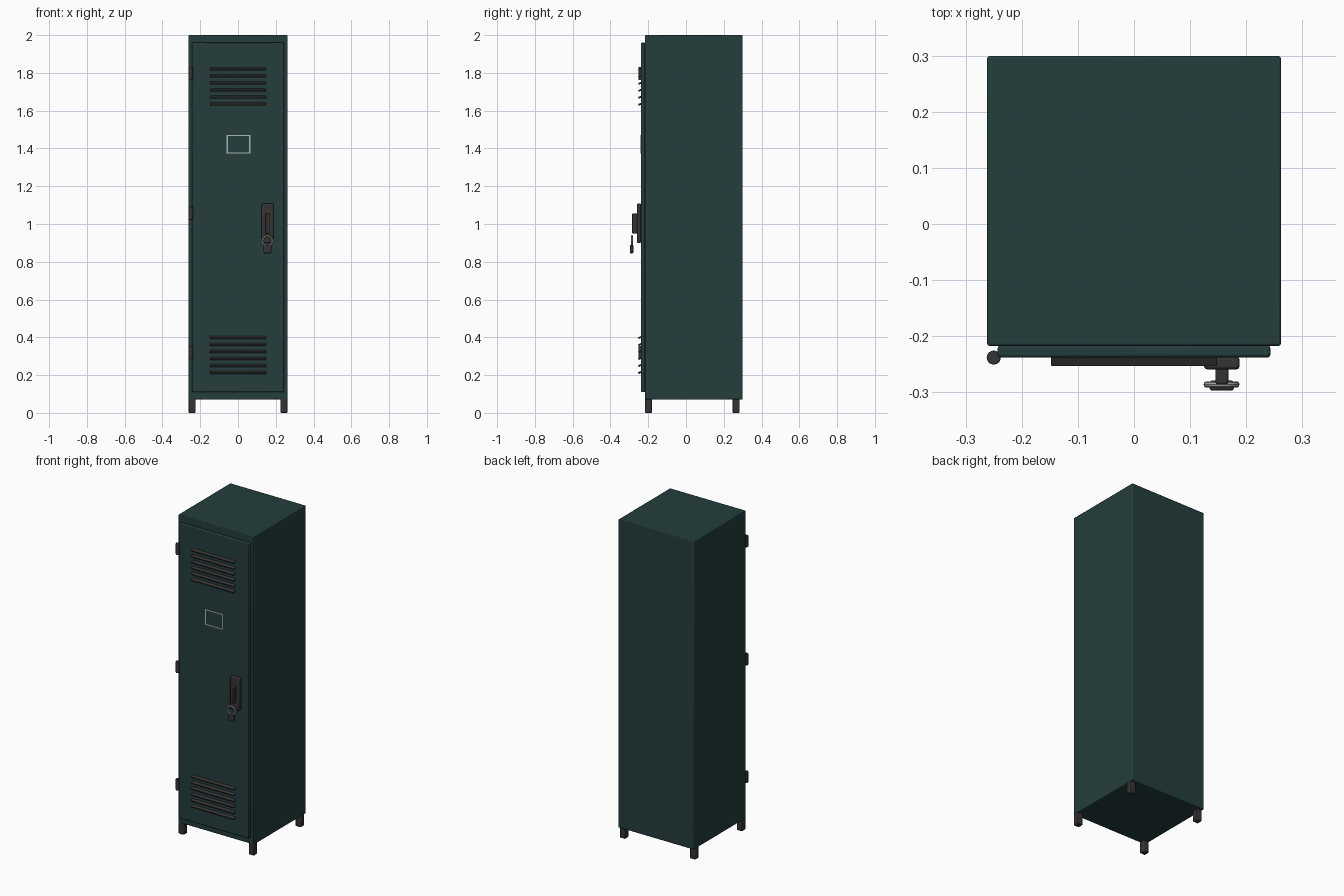
import bpy, math

if "Cube" in bpy.data.objects:
    bpy.data.objects.remove(bpy.data.objects["Cube"])


def material(name, rgb):
    m = bpy.data.materials.new(name)
    m.diffuse_color = (*rgb, 1.0)
    m.use_nodes = True
    m.node_tree.nodes["Principled BSDF"].inputs["Base Color"].default_value = m.diffuse_color
    return m


GREEN = material("dark teal paint", (0.018, 0.047, 0.047))
DARK = material("dark metal", (0.036, 0.033, 0.033))
STEEL = material("pale steel", (0.36, 0.39, 0.38))
PALE = material("pale label", (0.42, 0.50, 0.48))


def finish(ob, name, mat, bevel=0.0, segments=2):
    ob.name = name
    ob.data.materials.append(mat)
    if bevel:
        mod = ob.modifiers.new("bevel", 'BEVEL')
        mod.width = bevel
        mod.segments = segments
    bpy.ops.object.shade_smooth_by_angle(angle=math.radians(35))
    return ob


def box(name, lo, hi, mat, bevel=0.0, tilt=0.0):
    centre = [(a + b) / 2 for a, b in zip(lo, hi)]
    bpy.ops.mesh.primitive_cube_add(size=1, location=centre)
    ob = bpy.context.object
    ob.scale = [b - a for a, b in zip(lo, hi)]
    bpy.ops.object.transform_apply(location=False, rotation=False, scale=True)
    ob.rotation_euler.x = tilt
    return finish(ob, name, mat, bevel)


# Cabinet and door
box("cabinet_body", (-0.262, -0.217, 0.07), (0.262, 0.299, 2.0), GREEN, 0.004)
box("door", (-0.243, -0.238, 0.11), (0.243, -0.216, 1.96), GREEN, 0.005)

# Four feet
for x in (-0.243, 0.243):
    for y, row in ((-0.199, "front"), (0.265, "back")):
        side = "left" if x < 0 else "right"
        box(f"{row}_{side}_foot", (x - 0.018, y - 0.018, 0.0),
            (x + 0.018, y + 0.018, 0.075), DARK, 0.004)

# Hinge barrels on the left edge
for i, z in enumerate((0.32, 1.057, 1.797)):
    bpy.ops.mesh.primitive_cylinder_add(vertices=20, radius=0.0125, depth=0.07,
                                        location=(-0.25, -0.238, z))
    finish(bpy.context.object, f"hinge_{i + 1}", DARK, 0.002)

# Two banks of louvre slats
for bank, z0 in (("lower", 0.215), ("upper", 1.635)):
    for i in range(6):
        z = z0 + i * 0.037
        box(f"{bank}_vent_slat_{i + 1}", (-0.148, -0.253, z - 0.005),
            (0.148, -0.231, z + 0.005), DARK, 0.002, math.radians(25))

# Blank label holder frame on the door
for name, x0, x1, z0, z1 in (("top", -0.06, 0.065, 1.465, 1.471),
                             ("bottom", -0.06, 0.065, 1.373, 1.379),
                             ("left", -0.06, -0.054, 1.379, 1.465),
                             ("right", 0.059, 0.065, 1.379, 1.465)):
    box(f"label_frame_{name}", (x0, -0.2405, z0), (x1, -0.237, z1), PALE)

# Latch plate and grip
box("latch_plate", (0.125, -0.259, 0.90), (0.188, -0.237, 1.108), DARK, 0.005)
box("latch_grip", (0.145, -0.286, 0.95), (0.168, -0.255, 1.055), DARK, 0.004)

# Padlock
bpy.ops.mesh.primitive_torus_add(major_segments=32, minor_segments=10,
                                 major_radius=0.026, minor_radius=0.006,
                                 location=(0.156, -0.286, 0.91),
                                 rotation=(math.pi / 2, 0, 0))
finish(bpy.context.object, "padlock_shackle", STEEL)
box("padlock_body", (0.135, -0.297, 0.845), (0.178, -0.279, 0.89), DARK, 0.004)
